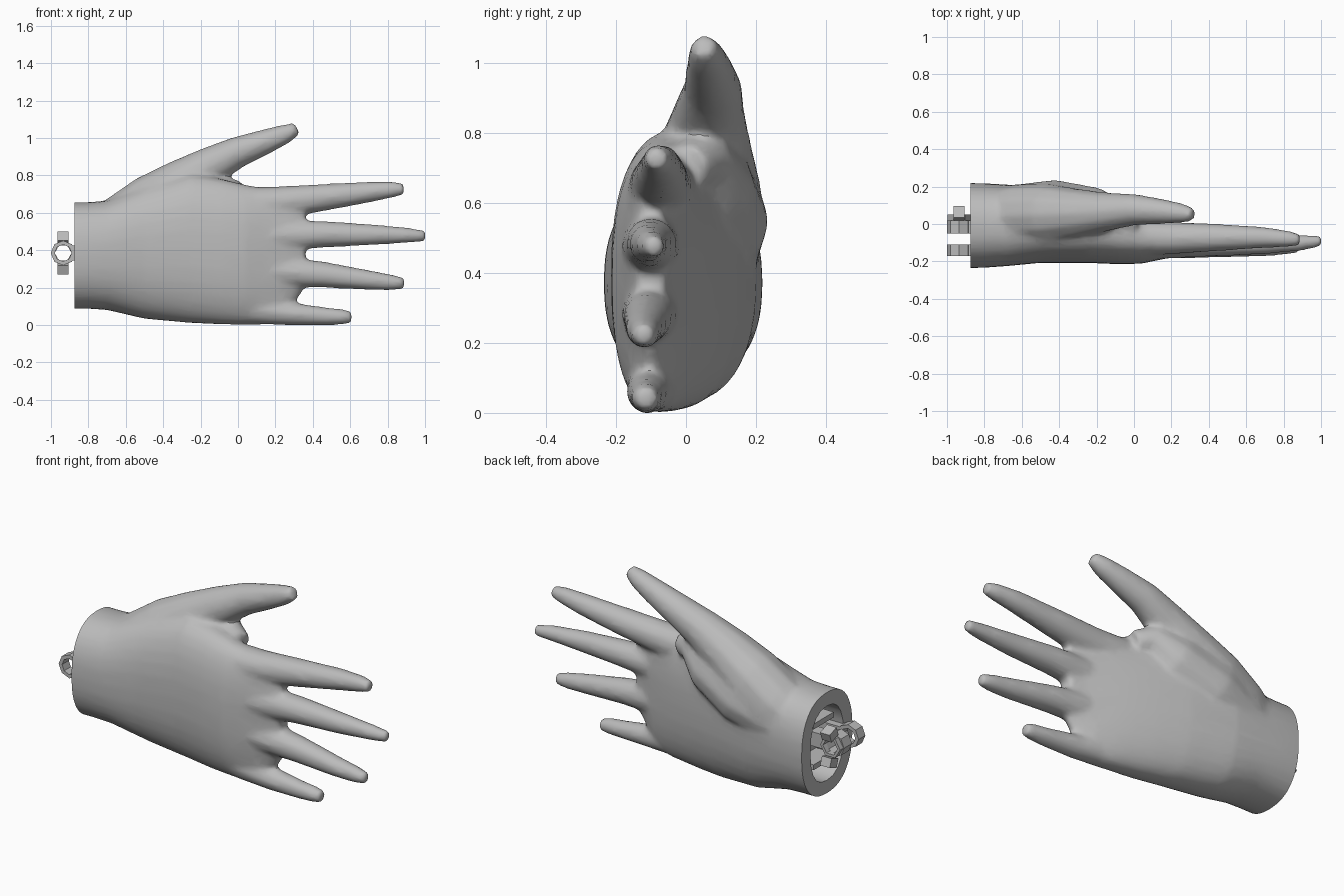
import bpy, bmesh, math
from mathutils import Vector, Matrix

if "Cube" in bpy.data.objects:
    bpy.data.objects.remove(bpy.data.objects["Cube"], do_unlink=True)

grey = bpy.data.materials.new("light grey")
grey.use_nodes = True
COLOUR = (0.5, 0.5, 0.5, 1)
grey.diffuse_color = COLOUR
grey.node_tree.nodes["Principled BSDF"].inputs["Base Color"].default_value = COLOUR


def finish(bm, name):
    bmesh.ops.recalc_face_normals(bm, faces=bm.faces)
    mesh = bpy.data.meshes.new(name)
    bm.to_mesh(mesh)
    bm.free()
    ob = bpy.data.objects.new(name, mesh)
    bpy.context.collection.objects.link(ob)
    mesh.materials.append(grey)
    return ob


def skin(bm, rings):
    """Bridge point rings and close both ends."""
    loops = [[bm.verts.new(p) for p in ring] for ring in rings]
    n = len(loops[0])
    for a, b in zip(loops, loops[1:]):
        for i in range(n):
            j = (i + 1) % n
            bm.faces.new((a[i], a[j], b[j], b[i]))
    bm.faces.new(loops[0][::-1])
    bm.faces.new(loops[-1])


def oval(x, y0, y1, z0, z1, n=32, power=0.84):
    """Rounded section across the arm, filling the given limits."""
    pts = []
    for i in range(n):
        t = 2 * math.pi * i / n
        c, s = math.cos(t), math.sin(t)
        c, s = (math.copysign(abs(v) ** power, v) for v in (c, s))
        pts.append(Vector((x, (y0 + y1) / 2 + c * (y1 - y0) / 2,
                           (z0 + z1) / 2 + s * (z1 - z0) / 2)))
    return pts


def digit(bm, path, n=12):
    """Tapered tube along (x, y, z, radius) points."""
    pts = [Vector(p[:3]) for p in path]
    rings = []
    for i, p in enumerate(pts):
        d = (pts[min(i + 1, len(pts) - 1)] - pts[max(i - 1, 0)]).normalized()
        side = Vector((0, 1, 0))
        side = (side - d * side.dot(d)).normalized()
        up = d.cross(side)
        r = path[i][3]
        rings.append([p + r * (math.cos(2 * math.pi * k / n) * side
                               + math.sin(2 * math.pi * k / n) * up)
                      for k in range(n)])
    skin(bm, rings)


def box(bm, x, y, z, turn=None):
    """Box between limits, optionally turned about its centre."""
    size = Vector((x[1] - x[0], y[1] - y[0], z[1] - z[0]))
    mid = Vector((sum(x) / 2, sum(y) / 2, sum(z) / 2))
    m = Matrix.Translation(mid) @ (turn or Matrix()) @ Matrix.Diagonal((*size, 1))
    bmesh.ops.create_cube(bm, size=1, matrix=m)


def lug(bm, y0, y1, outer, inner, n=8):
    """Faceted ring with its hole along y."""
    loops = []
    for r, y in ((outer, y0), (outer, y1), (inner, y1), (inner, y0)):
        loops.append([bm.verts.new((PIN_X + r * math.cos(2 * math.pi * k / n), y,
                                    PIN_Z + r * math.sin(2 * math.pi * k / n)))
                      for k in range(n)])
    for a, b in zip(loops, loops[1:] + loops[:1]):
        for i in range(n):
            j = (i + 1) % n
            bm.faces.new((a[i], a[j], b[j], b[i]))


# Hand: palm, thumb and four fingers merged into one skin
bm = bmesh.new()
palm = [(-0.95, -.237, .22, .087, .657), (-0.8, -.234, .218, .087, .657),
        (-0.7, -.227, .212, .08, .665), (-0.5, -.208, .2, .033, .745),
        (-0.25, -.208, .15, .01, .81), (-0.08, -.215, .1, .002, .78),
        (0.04, -.212, .06, 0, .75), (0.12, -.195, .03, 0, .735),
        (0.22, -.175, -.01, .02, .71), (0.29, -.16, -.04, .1, .68),
        (0.36, -.14, -.06, .2, .62)]
skin(bm, [oval(*s) for s in palm])
thumb = [(-.72, .03, .45, .16), (-.6, .045, .54, .17), (-.45, .05, .65, .165),
         (-.3, .055, .755, .135), (-.15, .065, .85, .105), (0, .077, .925, .085),
         (.15, .067, .981, .068), (.25, .058, 1.02, .054), (.317, .05, 1.05, .036)]
thumb_pad = [(-.65, .06, .47, .15), (-.42, .08, .55, .158), (-.2, .065, .65, .13),
             (-.08, .045, .73, .08), (0, 0, .7, .07)]
index = [(0, -.07, .64, .1), (.2, -.075, .653, .088), (.45, -.072, .681, .074),
         (.7, -.072, .711, .057), (.83, -.08, .725, .044), (.888, -.085, .726, .031)]
middle = [(0, -.1, .46, .09), (.2, -.1, .475, .085), (.45, -.1, .485, .073),
          (.7, -.105, .483, .058), (.9, -.1, .48, .043), (1.005, -.09, .476, .03)]
ring = [(0, -.1, .3, .09), (.2, -.1, .285, .085), (.45, -.11, .27, .071),
        (.7, -.12, .24, .054), (.82, -.12, .227, .044), (.892, -.12, .222, .031)]
little = [(-.1, -.08, .11, .08), (.1, -.092, .08, .078), (.3, -.11, .058, .061),
          (.48, -.115, .046, .048), (.56, -.115, .043, .043), (.608, -.115, .042, .033)]
for path in (thumb, thumb_pad, index, middle, ring, little):
    digit(bm, path)
hand = finish(bm, "hand")

# Cutters: flat wrist end and the hollow inside it
bm = bmesh.new()
box(bm, (-1.3, -.875), (-.6, .6), (-.3, 1.2))
wrist_cutter = finish(bm, "wrist_cutter")
bm = bmesh.new()
skin(bm, [oval(x, -.155, .14, .16, .58, 20) for x in (-1.2, -.68)])
socket_cutter = finish(bm, "socket_cutter")

mod = hand.modifiers.new("merge", 'REMESH')
mod.mode = 'VOXEL'
mod.voxel_size = 0.014
mod = hand.modifiers.new("blend", 'SMOOTH')
mod.factor = 0.5
mod.iterations = 11
mod = hand.modifiers.new("simplify", 'DECIMATE')
mod.ratio = 0.2
for cutter in (wrist_cutter, socket_cutter):
    cutter.hide_render = True
    mod = hand.modifiers.new(cutter.name, 'BOOLEAN')
    mod.operation = 'DIFFERENCE'
    mod.solver = 'EXACT'
    mod.object = cutter
graph = bpy.context.evaluated_depsgraph_get()
solid = bpy.data.meshes.new_from_object(hand.evaluated_get(graph))
hand.modifiers.clear()
hand.data = solid
solid.materials.clear()
solid.materials.append(grey)
for cutter in (wrist_cutter, socket_cutter):
    bpy.data.objects.remove(cutter, do_unlink=True)
for ob in bpy.context.selected_objects:
    ob.select_set(False)
hand.select_set(True)
bpy.context.view_layer.objects.active = hand
bpy.ops.object.shade_smooth_by_angle(angle=math.radians(40))

# Wrist joint: two lugs on straps, fixed to a plate in the hollow
PIN_X, PIN_Z = -.935, .385
bm = bmesh.new()
for y0, y1 in ((-.17, -.11), (-.05, .02)):
    lug(bm, y0, y1, .066, .045)
    box(bm, (-.885, -.69), (y0, y1), (PIN_Z - .04, PIN_Z + .04))
box(bm, (-.75, -.67), (-.14, .12), (.24, .52))
for z in (.25, .48):
    box(bm, (-.86, -.7), (-.09, .09), (z, z + .03))
finish(bm, "wrist_joint")

# Wing nut beside the lugs
bm = bmesh.new()
lug(bm, .02, .05, .062, .045, 6)
for s in (-1, 1):
    mid = PIN_Z + s * .08
    box(bm, (PIN_X - .03, PIN_X + .03), (.025, .09), (mid - .025, mid + .025),
        Matrix.Rotation(-s * .35, 4, 'X'))
finish(bm, "wing_nut")
